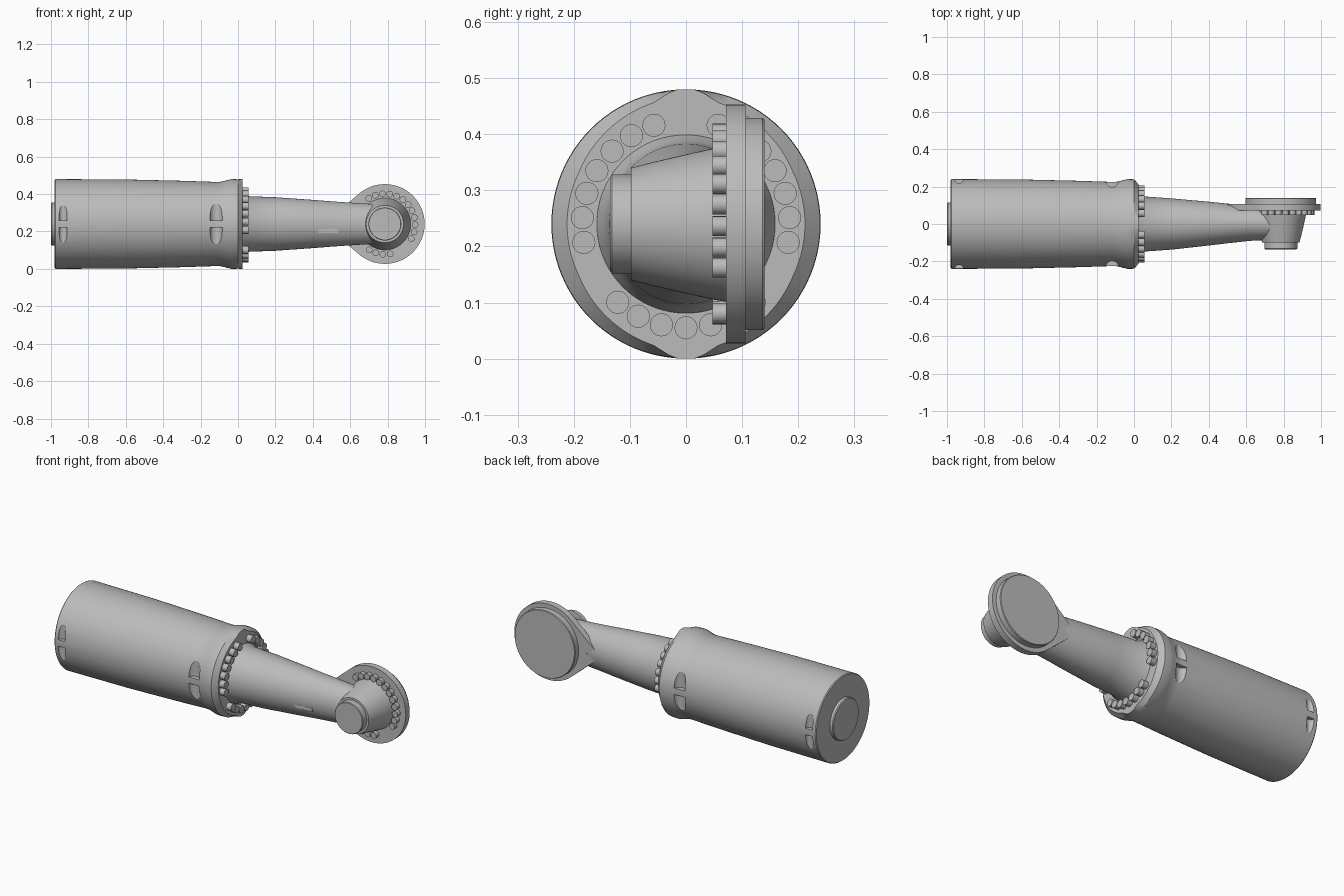
import bpy, bmesh, math
from mathutils import Matrix, Vector

cube = bpy.data.objects.get("Cube")
if cube:
    bpy.data.objects.remove(cube, do_unlink=True)

AXIS_Z = 0.24          # height of the main axis
WRIST = Vector((0.785, 0, AXIS_Z))
SIDES = 96

grey = bpy.data.materials.new("cast grey")
grey.use_nodes = True
grey.diffuse_color = (0.5, 0.5, 0.5, 1)
grey.node_tree.nodes["Principled BSDF"].inputs["Base Color"].default_value = (0.5, 0.5, 0.5, 1)


def finish(bm, name, smooth=True):
    bmesh.ops.recalc_face_normals(bm, faces=bm.faces)
    mesh = bpy.data.meshes.new(name)
    bm.to_mesh(mesh)
    bm.free()
    mesh.materials.append(grey)
    obj = bpy.data.objects.new(name, mesh)
    bpy.context.collection.objects.link(obj)
    if smooth:
        bpy.ops.object.select_all(action='DESELECT')
        obj.select_set(True)
        bpy.context.view_layer.objects.active = obj
        bpy.ops.object.shade_smooth_by_angle(angle=math.radians(30))
    return obj


def skin(bm, rings):
    """Join closed rings of points into a capped solid."""
    loops = [[bm.verts.new(p) for p in ring] for ring in rings]
    for a, b in zip(loops, loops[1:]):
        for i in range(len(a)):
            j = (i + 1) % len(a)
            bm.faces.new((a[i], a[j], b[j], b[i]))
    bm.faces.new(loops[0])
    bm.faces.new(loops[-1])


def ring_x(x, ry, rz=None, cy=0.0, shape=None):
    """Ring around the main axis; shape gives the radius by angle from the top."""
    pts = []
    for i in range(SIDES):
        t = math.tau * i / SIDES
        a, b = (shape(t),) * 2 if shape else (ry, rz or ry)
        pts.append((x, cy + a * math.sin(t), AXIS_Z + b * math.cos(t)))
    return pts


def ring_y(y, r):
    """Ring around the wrist axis."""
    return [WRIST + Vector((r * math.cos(math.tau * i / SIDES), y,
                            r * math.sin(math.tau * i / SIDES))) for i in range(SIDES)]


def solid(name, rings):
    bm = bmesh.new()
    skin(bm, rings)
    return finish(bm, name)


def cylinder(bm, centre, r, depth, axis, sides=24):
    turn = {'X': Matrix.Rotation(math.pi / 2, 4, 'Y'),
            'Y': Matrix.Rotation(math.pi / 2, 4, 'X'), 'Z': Matrix()}[axis]
    bmesh.ops.create_cone(bm, cap_ends=True, segments=sides, radius1=r, radius2=r,
                          depth=depth, matrix=Matrix.Translation(centre) @ turn)


def cut(obj, cutter):
    cutter.hide_render = True
    cutter.hide_set(True)
    mod = obj.modifiers.new("cut", 'BOOLEAN')
    mod.operation = 'DIFFERENCE'
    mod.solver = 'EXACT'
    mod.object = cutter
    bpy.context.view_layer.update()
    mesh = bpy.data.meshes.new_from_object(obj.evaluated_get(bpy.context.evaluated_depsgraph_get()))
    obj.modifiers.clear()
    obj.data = mesh
    bpy.data.objects.remove(cutter, do_unlink=True)


def eared(t):
    """Chamfered flange edge with a full-height ear at top and bottom."""
    off = math.degrees(abs(math.asin(math.sin(t))))
    if off < 5:
        return 0.24
    if off < 14:
        return 0.24 - 0.016 * (off - 5) / 9
    return 0.224 - 0.012 * min(1, (off - 14) / 50)


# Housing barrel with flared front flange
barrel = [(-0.98, 0.236), (-0.975, 0.24), (-0.6, 0.238), (-0.3, 0.231), (-0.12, 0.225),
          (-0.09, 0.226), (-0.06, 0.234), (-0.035, 0.24), (0.0, 0.239)]
housing = solid("housing", [ring_x(x, r) for x, r in barrel] + [ring_x(0.025, 0, shape=eared)])

# Paired pockets on both sides of the housing, split by a rib
bm = bmesh.new()
for side in (-1, 1):
    for half in (-1, 1):
        for x, y, r in ((-0.117, 0.232, 0.034), (-0.935, 0.24, 0.022)):
            cylinder(bm, (x, side * y, AXIS_Z + half * 0.078), r, 0.12, 'Z', 32)
cut(housing, finish(bm, "pocket_cutter", False))

# Rear cap
solid("rear_cap", [ring_x(-1.0, 0.112), ring_x(-0.995, 0.116), ring_x(-0.97, 0.116)])

# Tapered arm
arm = [(0.02, 0.16, 0.16, 0), (0.03, 0.158, 0.158, 0), (0.045, 0.148, 0.149, 0),
       (0.2, 0.137, 0.143, 0), (0.4, 0.117, 0.129, 0.002), (0.5, 0.106, 0.121, 0.003),
       (0.62, 0.094, 0.113, 0.004), (0.7, 0.089, 0.108, 0.003), (0.8, 0.085, 0.1, 0)]
solid("arm", [ring_x(x, ry, rz, cy) for x, ry, rz, cy in arm])

# Small raised pad on the arm's front side
bm = bmesh.new()
bmesh.ops.create_cube(bm, size=1, matrix=Matrix.Translation((0.48, -0.098, AXIS_Z - 0.035))
                      @ Matrix.Rotation(0.09, 4, 'Z') @ Matrix.Diagonal((0.11, 0.012, 0.026, 1)))
bmesh.ops.bevel(bm, geom=bm.edges[:], offset=0.003, segments=2, affect='EDGES')
finish(bm, "arm_pad")

# Elbow body, front cap and output disc
solid("elbow", [ring_y(y, r) for y, r in ((0.08, 0.14), (0.05, 0.135), (0.0, 0.124),
                                          (-0.06, 0.11), (-0.098, 0.1))])
solid("elbow_cap", [ring_y(-0.09, 0.088), ring_y(-0.132, 0.088), ring_y(-0.135, 0.085)])
solid("output_disc", [ring_y(0.1, 0.189), ring_y(0.136, 0.189), ring_y(0.14, 0.186)])

# Wrist flange: a round plate drawn out to a narrow web along the arm
reach, tip = 0.25, 0.05
tangent = math.acos((0.213 - tip) / reach)
outline = []
for i in range(SIDES + 1):
    t = -math.pi + tangent + (math.tau - 2 * tangent) * i / SIDES
    outline.append((0.213 * math.cos(t), 0.213 * math.sin(t)))
for i in range(17):
    t = math.pi - tangent + 2 * tangent * i / 16
    outline.append((-reach + tip * math.cos(t), tip * math.sin(t)))
web = solid("wrist_flange", [[WRIST + Vector((x, y, z)) for x, z in outline]
                             for y in (0.071, 0.106)])
bm = bmesh.new()
cylinder(bm, WRIST + Vector((-0.245, 0.11, 0)), 0.006, 0.03, 'Y')
cut(web, finish(bm, "hole_cutter", False))

# Flange bolts: a run on each side and a short run at the bottom
STEP = 13.7
angles = [s * (18 + STEP * k) for s in (-1, 1) for k in range(7)]
angles += [180 + STEP * k for k in range(-3, 4)]
bm = bmesh.new()
for a in map(math.radians, angles):
    cylinder(bm, (0.037, 0.185 * math.sin(a), AXIS_Z + 0.185 * math.cos(a)), 0.0205, 0.036, 'X')
finish(bm, "flange_bolts")

# Wrist bolts: one long run and one short run below
bm = bmesh.new()
for deg in [122 - STEP * k for k in range(12)] + [-80 - STEP * k for k in range(4)]:
    a = math.radians(deg)
    cylinder(bm, WRIST + Vector((0.162 * math.cos(a), 0.062, 0.162 * math.sin(a))),
             0.0175, 0.03, 'Y')
finish(bm, "wrist_bolts")
